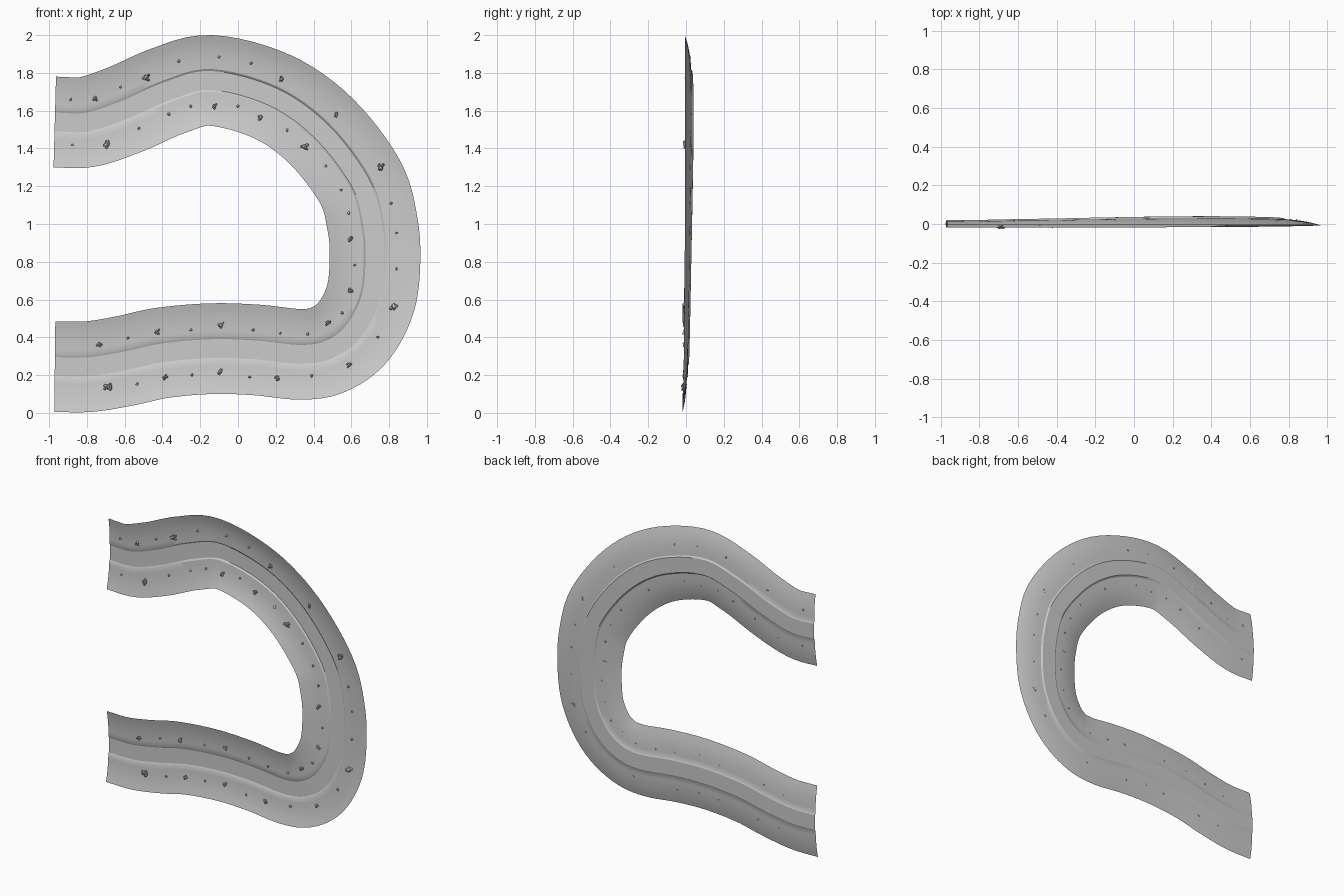
import bpy, bmesh, random
from mathutils import Vector, Matrix

if "Cube" in bpy.data.objects:
    bpy.data.objects.remove(bpy.data.objects["Cube"])

random.seed(4)

# centre line of the winding valley: x, z, rim y, bed y
PATH = [(-.97, 1.54, -.005, .02), (-.80, 1.54, -.005, .021), (-.60, 1.605, -.005, .025),
        (-.37, 1.705, -.006, .029), (-.14, 1.76, -.006, .034), (.18, 1.675, -.006, .039),
        (.437, 1.495, -.006, .04), (.645, 1.225, -.006, .036), (.712, 1.0, -.006, .032),
        (.725, .80, -.007, .028), (.70, .60, -.009, .024), (.61, .43, -.012, .02),
        (.48, .335, -.015, .017), (.33, .31, -.016, .015), (.10, .333, -.017, .013),
        (-.14, .34, -.018, .012), (-.40, .318, -.018, .011), (-.60, .275, -.018, .01),
        (-.79, .245, -.018, .009), (-.97, .245, -.018, .009)]
# cross-section: distance from centre line, share of full depth
SECTION = [(.05, 1.0), (.06, .83), (.09, .78), (.12, .71), (.15, .60),
           (.18, .45), (.21, .25), (.24, 0.0)]


def smooth_path(pts, steps):
    p = [Vector(q) for q in pts]
    p = [2 * p[0] - p[1]] + p + [2 * p[-1] - p[-2]]
    out = []
    for i in range(1, len(p) - 2):
        a, b, c, d = p[i - 1:i + 3]
        for k in range(steps):
            t = k / steps
            out.append(.5 * (2 * b + (c - a) * t + (2 * a - 5 * b + 4 * c - d) * t * t
                             + (3 * b - a - 3 * c + d) * t ** 3))
    return out + [p[-2]]


SAMPLES = smooth_path(PATH, 6)


def side_dir(i):
    a, b = SAMPLES[max(i - 1, 0)], SAMPLES[min(i + 1, len(SAMPLES) - 1)]
    t = Vector((b[0] - a[0], b[1] - a[1])).normalized()
    return Vector((-t[1], t[0]))


def surface_point(i, off, share):
    s, n = SAMPLES[i], side_dir(i)
    return Vector((s[0] + n[0] * off, s[2] + (s[3] - s[2]) * share, s[1] + n[1] * off))


def finish(name, bm, smooth):
    me = bpy.data.meshes.new(name)
    bm.to_mesh(me)
    bm.free()
    ob = bpy.data.objects.new(name, me)
    bpy.context.collection.objects.link(ob)
    if smooth:
        bpy.ops.object.select_all(action='DESELECT')
        ob.select_set(True)
        bpy.context.view_layer.objects.active = ob
        bpy.ops.object.shade_smooth_by_angle(angle=.45)


def strip(name, section):
    bm = bmesh.new()
    rows = [[bm.verts.new(surface_point(i, o, s)) for o, s in section]
            for i in range(len(SAMPLES))]
    for r, q in zip(rows, rows[1:]):
        for j in range(len(section) - 1):
            bm.faces.new((r[j], r[j + 1], q[j + 1], q[j]))
    bmesh.ops.recalc_face_normals(bm, faces=bm.faces)
    if sum(f.normal.y for f in bm.faces) > 0:
        bmesh.ops.reverse_faces(bm, faces=bm.faces)
    finish(name, bm, True)


# thin open valley sheet: flat bed and two sloping banks
strip("valley_bed", [(-.05, 1.0), (0, 1.0), (.05, 1.0)])
strip("outer_bank", SECTION)
strip("inner_bank", [(-o, s) for o, s in SECTION])


def ground_y(x, z):
    i = min(range(len(SAMPLES)), key=lambda k: (SAMPLES[k][0] - x) ** 2 + (SAMPLES[k][1] - z) ** 2)
    s = SAMPLES[i]
    d = ((s[0] - x) ** 2 + (s[1] - z) ** 2) ** .5
    share = 1.0
    for (o0, s0), (o1, s1) in zip(SECTION, SECTION[1:]):
        if o0 <= d <= o1:
            share = s0 + (s1 - s0) * (d - o0) / (o1 - o0)
    return s[2] + (s[3] - s[2]) * share


def pebble(bm, x, z, r, y):
    m = Matrix.Translation((x, y, z)) @ Matrix.Diagonal((r, r * 1.1, r, 1))
    new = bmesh.ops.create_icosphere(bm, subdivisions=1, radius=1, matrix=m)['verts']
    for v in new:
        v.co += Vector([random.uniform(-.25, .25) * r for _ in range(3)])


def rocks(name, places, r, count):
    bm = bmesh.new()
    for x, z in places:
        y = ground_y(x, z)
        pebble(bm, x, z, r * (.6 if count else 1), y - r * .5)
        for _ in range(count):
            a, b = (random.uniform(-.75, .75) * r for _ in range(2))
            pebble(bm, x + a, z + b, r * random.uniform(.28, .42), y - r * random.uniform(.3, .9))
    finish(name, bm, False)


# rocks along both banks: big clusters, middle clusters, single stones
rocks("big_rock_clusters", [(-.70, 1.42), (-.69, .14), (.354, 1.41), (.825, .565),
                            (.757, 1.297), (-.487, 1.775)], .023, 8)
rocks("rock_clusters", [(.233, 1.767), (.52, 1.58), (.59, .255), (-.43, .43), (-.09, .465),
                        (.475, .475), (.21, .18), (.597, .92), (.593, .645), (-.127, 1.625),
                        (.12, 1.566), (-.757, 1.667), (-.735, .365), (-.386, .19),
                        (-.095, .217)], .017, 6)
rocks("single_stones", [(-.884, 1.66), (-.62, 1.725), (-.312, 1.862), (-.10, 1.884), (.07, 1.852),
                        (-.878, 1.418), (-.524, 1.508), (-.365, 1.582), (-.249, 1.624), (0, 1.624),
                        (.26, 1.497), (.466, 1.307), (.545, 1.18), (.587, 1.058), (.81, 1.11),
                        (.84, .952), (.84, .762), (.619, .783), (.55, .529), (.74, .402),
                        (.39, .196), (.37, .418), (.222, .423), (.08, .439), (-.249, .439),
                        (-.582, .397), (-.534, .153), (-.243, .201), (.063, .19)], .008, 0)
